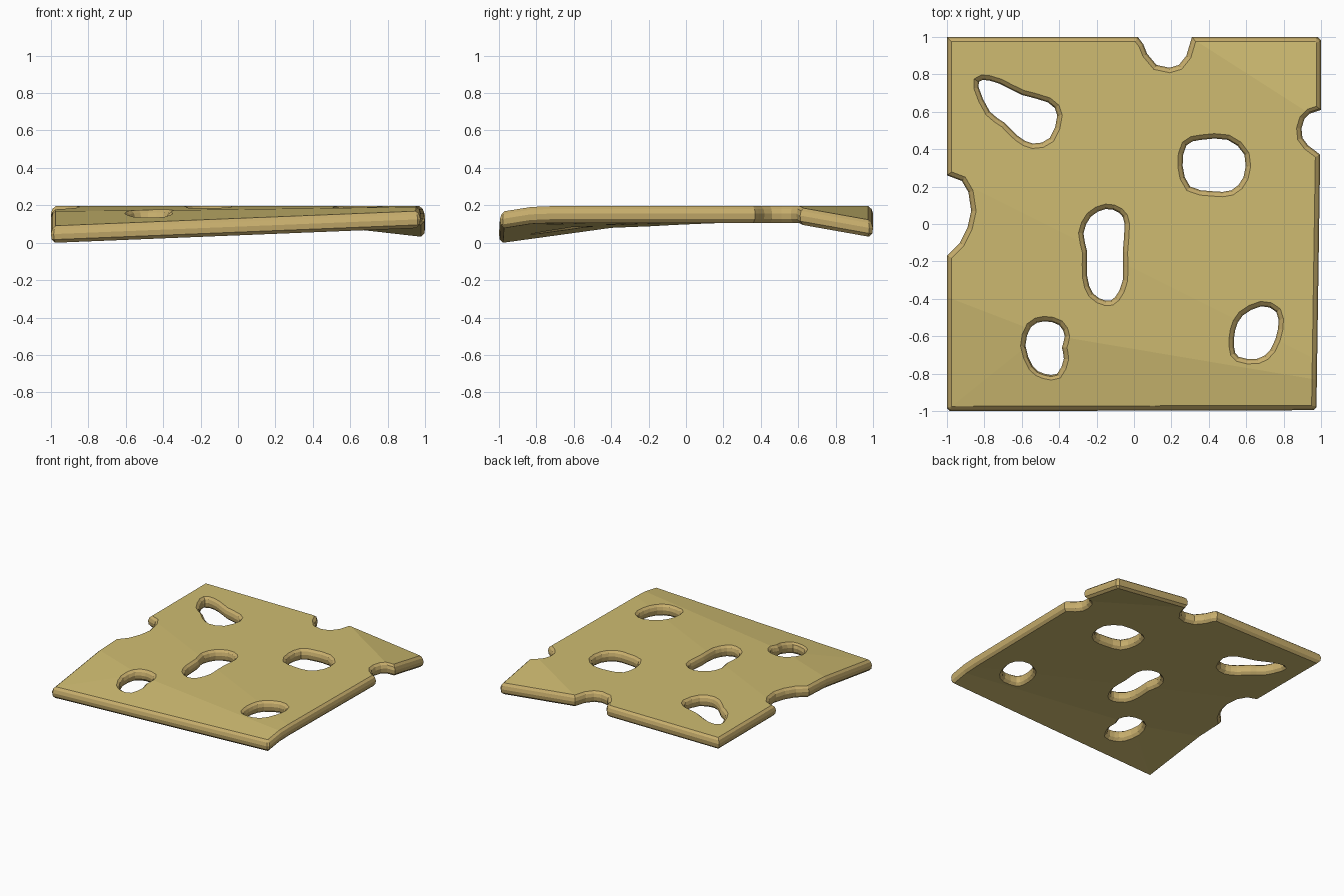
import bpy
import bmesh
from mathutils import Vector

cube = bpy.data.objects.get("Cube")
if cube:
    bpy.data.objects.remove(cube)


def make_material(name, colour):
    mat = bpy.data.materials.new(name)
    mat.use_nodes = True
    mat.diffuse_color = colour
    mat.node_tree.nodes["Principled BSDF"].inputs["Base Color"].default_value = colour
    return mat


def smooth_loop(points):
    """Insert one rounded point between each pair of neighbours."""
    pts = [Vector(p) for p in points]
    count = len(pts)
    result = []
    for i, p in enumerate(pts):
        q, before, after = pts[(i + 1) % count], pts[i - 1], pts[(i + 2) % count]
        result += [p, (p + q) * 0.5625 - (before + after) * 0.0625]
    return result


def signed_area(pts):
    return sum(pts[i - 1].cross(p) for i, p in enumerate(pts)) / 2


def offset_loop(pts, distance):
    """Move a loop towards its left-hand side, which is the solid side."""
    moved = []
    for i, p in enumerate(pts):
        a = (p - pts[i - 1]).normalized()
        b = (pts[(i + 1) % len(pts)] - p).normalized()
        na, nb = Vector((-a.y, a.x)), Vector((-b.y, b.x))
        mitre = (na + nb).normalized()
        moved.append(p + mitre * distance / max(mitre.dot(na), 0.6))
    return moved


# Square outline with a bite out of the right, back and left edges
outline = [
    (-1, -.985), (-.985, -1), (.96, -.995), (.975, -.98),
    (.995, .37), (.97, .39), (.93, .42), (.9, .46), (.895, .51), (.91, .56), (.94, .59), (.97, .6),
    (1, .61), (1, .98), (.98, 1),
    (.31, 1), (.295, .95), (.28, .9), (.24, .85), (.19, .835), (.12, .85), (.07, .91), (.05, .96),
    (.02, 1), (-1, 1),
    (-1, .26), (-.96, .245), (-.92, .23), (-.885, .17), (-.87, .07), (-.89, -.02), (-.93, -.1),
    (-.97, -.14), (-1, -.17),
]

# Irregular holes
back_right_hole = [(-.83, .73), (-.81, .77), (-.72, .75), (-.6, .69), (-.46, .65), (-.41, .58),
                   (-.45, .46), (-.54, .43), (-.62, .47), (-.69, .54), (-.77, .6)]
back_left_hole = [(.26, .31), (.28, .42), (.36, .45), (.5, .45), (.59, .37), (.585, .25),
                  (.52, .18), (.42, .175), (.3, .2)]
middle_hole = [(-.15, .08), (-.08, .06), (-.05, 0), (-.06, -.15), (-.06, -.3), (-.1, -.39),
               (-.15, -.41), (-.22, -.37), (-.25, -.28), (-.25, -.15), (-.27, -.05), (-.23, .04)]
front_right_hole = [(-.58, -.65), (-.55, -.55), (-.48, -.52), (-.4, -.54), (-.37, -.6),
                    (-.385, -.66), (-.375, -.72), (-.41, -.8), (-.48, -.8), (-.54, -.76)]
front_left_hole = [(.54, -.57), (.58, -.49), (.68, -.44), (.76, -.47), (.77, -.56),
                   (.73, -.67), (.66, -.72), (.56, -.71), (.535, -.66)]

loops = [[Vector(p) for p in outline]]
for hole in (back_right_hole, back_left_hole, middle_hole, front_right_hole, front_left_hole):
    pts = smooth_loop(hole)
    if signed_area(pts) > 0:
        pts.reverse()
    loops.append(pts)

# Rounded rim section: inset from the edge, height
rim = [(.026, .2), (.008, .185), (0, .16), (.004, .13), (.022, .11)]

bm = bmesh.new()
top_edges, bottom_edges = [], []
for loop in loops:
    rings = [[bm.verts.new((p.x, p.y, z)) for p in offset_loop(loop, inset)] for inset, z in rim]
    count = len(loop)
    for upper, lower in zip(rings, rings[1:]):
        for i in range(count):
            j = (i + 1) % count
            bm.faces.new((upper[i], lower[i], lower[j], upper[j])).material_index = 1
    for ring, edges in ((rings[0], top_edges), (rings[-1], bottom_edges)):
        edges += [bm.edges.get((ring[i - 1], ring[i])) for i in range(count)]

# Broad faces
for edges in (top_edges, bottom_edges):
    filled = bmesh.ops.triangle_fill(bm, edges=edges, use_beauty=True, use_dissolve=False)
    for item in filled["geom"]:
        if isinstance(item, bmesh.types.BMFace):
            item.material_index = 0

# Sagging facets: each is a downward drop given as constant + x slope + y slope
flat = (0, 0, 0)
front_sag = (-.089, -.04, -.159)
corner_sag = (-.085, -.0575, -.1375)
middle_sag = (-.0095, -.02, -.04)
back_sag = (-.212, .114, .178)
facets = [flat, front_sag, corner_sag, middle_sag, back_sag]

# Crease the slab wherever two facets meet, then bend it
for i, first in enumerate(facets):
    for second in facets[:i]:
        if first is back_sag and second is not flat:
            continue
        c, sx, sy = (m - n for m, n in zip(first, second))
        slope = Vector((sx, sy, 0))
        bmesh.ops.bisect_plane(bm, geom=bm.verts[:] + bm.edges[:] + bm.faces[:], dist=.0001,
                               plane_co=slope * (-c / slope.length_squared), plane_no=slope)
for v in bm.verts:
    v.co.z -= max(c + sx * v.co.x + sy * v.co.y for c, sx, sy in facets)
bmesh.ops.recalc_face_normals(bm, faces=bm.faces[:])

# Stand the slice on the ground
lowest = min(v.co.z for v in bm.verts)
bmesh.ops.translate(bm, verts=bm.verts[:], vec=(0, 0, -lowest))

mesh = bpy.data.meshes.new("cheese_slice")
bm.to_mesh(mesh)
bm.free()
mesh.materials.append(make_material("cheese yellow", (.62, .50, .165, 1)))
mesh.materials.append(make_material("rim tan", (.57, .42, .15, 1)))
cheese_slice = bpy.data.objects.new("cheese_slice", mesh)
bpy.context.collection.objects.link(cheese_slice)
